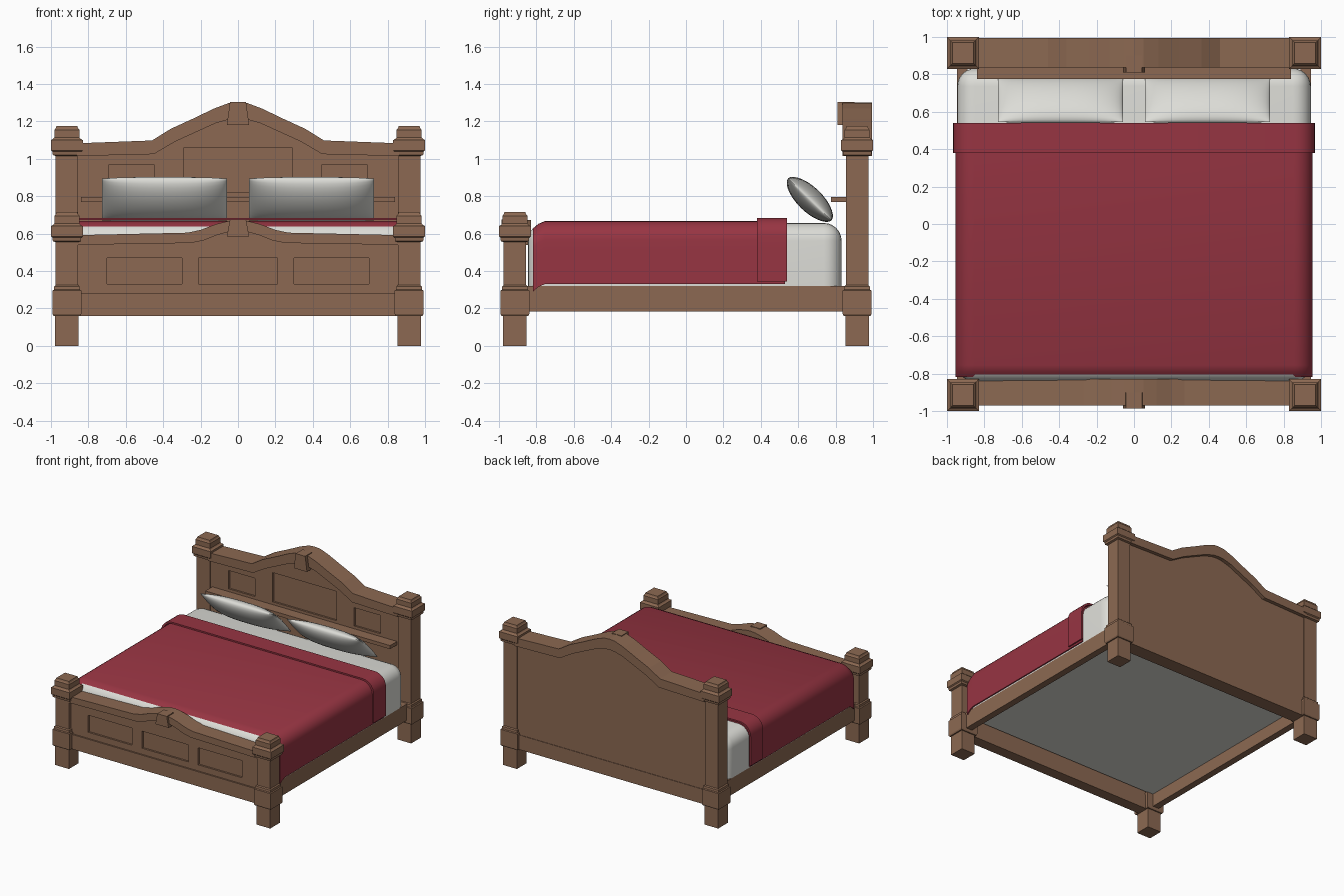
import bpy, bmesh, math
from mathutils import Vector, Matrix

if "Cube" in bpy.data.objects:
    bpy.data.objects.remove(bpy.data.objects["Cube"])


def material(name, rgb):
    m = bpy.data.materials.new(name)
    m.diffuse_color = (*rgb, 1)
    m.use_nodes = True
    m.node_tree.nodes["Principled BSDF"].inputs["Base Color"].default_value = m.diffuse_color
    return m


WOOD = material("brown wood", (0.262, 0.141, 0.084))
RED = material("red blanket", (0.31, 0.035, 0.055))
WHITE = material("off white linen", (0.72, 0.72, 0.68))


def make(name, bm, mat, smooth=None):
    bmesh.ops.recalc_face_normals(bm, faces=bm.faces[:])
    me = bpy.data.meshes.new(name)
    bm.to_mesh(me)
    bm.free()
    me.materials.append(mat)
    ob = bpy.data.objects.new(name, me)
    bpy.context.collection.objects.link(ob)
    if smooth:
        activate(ob)
        bpy.ops.object.shade_smooth_by_angle(angle=math.radians(smooth))
    return ob


def activate(ob):
    bpy.ops.object.select_all(action='DESELECT')
    ob.select_set(True)
    bpy.context.view_layer.objects.active = ob


def add_box(bm, lo, hi):
    lo, hi = Vector(lo), Vector(hi)
    mat = Matrix.Translation((lo + hi) / 2) @ Matrix.Diagonal((*(hi - lo), 1))
    bmesh.ops.create_cube(bm, size=1, matrix=mat)


def box(name, lo, hi, mat):
    bm = bmesh.new()
    add_box(bm, lo, hi)
    return make(name, bm, mat)


def loft(bm, rings):
    """Join closed rings of points and cap both ends."""
    rows = [[bm.verts.new(p) for p in r] for r in rings]
    n = len(rows[0])
    for a, b in zip(rows, rows[1:]):
        for i in range(n):
            bm.faces.new((a[i], a[(i + 1) % n], b[(i + 1) % n], b[i]))
    bm.faces.new(rows[0])
    bm.faces.new(rows[-1])


def mirror_curve(half):
    return [(-x, z) for x, z in half] + [p for p in reversed(half[:-1])]


def strip(name, lower, upper, y0, y1):
    """Arched board between a lower and an upper curve."""
    bm = bmesh.new()
    loft(bm, [[(xl, y0, zl), (xu, y0, zu), (xu, y1, zu), (xl, y1, zl)]
              for (xl, zl), (xu, zu) in zip(lower, upper)])
    return make(name, bm, WOOD)


def post(name, x, y, top):
    sections = [(0, .0625), (.16, .0625), (.16, .072), (.17, .077), (.295, .077), (.30, .07),
                (.318, .068), (.325, .06), (top - .16, .06), (top - .155, .075),
                (top - .137, .077), (top - .13, .085), (top - .075, .085), (top - .068, .073),
                (top - .06, .067), (top - .02, .067), (top - .012, .06), (top, .056)]
    bm = bmesh.new()
    loft(bm, [[(x - h, y - h, z), (x + h, y - h, z), (x + h, y + h, z), (x - h, y + h, z)]
              for z, h in sections])
    make(name, bm, WOOD)


def end_board(name, lower, upper, panel_y, crown_y, panels, depth):
    """Panelled board with recesses, an arched crown and a bottom rail."""
    low, up = mirror_curve(lower), mirror_curve(upper)
    inside = [(x, z + .02) for x, z in low]
    board = strip(name + "_panel", [(x, .165) for x, z in low], inside, *panel_y)
    strip(name + "_crown", low, up, *crown_y)
    box(name + "_bottom_rail", (-.86, panel_y[0] - .012, .16), (.86, panel_y[1] + .004, .28), WOOD)
    bm = bmesh.new()
    for x0, x1, z0, z1 in panels:
        add_box(bm, (x0, panel_y[0] - .05, z0), (x1, panel_y[0] + depth, z1))
    cutter = make(name + "_cutter", bm, WOOD)
    cutter.hide_render = True
    mod = board.modifiers.new("recess", 'BOOLEAN')
    mod.operation, mod.object, mod.solver = 'DIFFERENCE', cutter, 'EXACT'
    activate(board)
    bpy.ops.object.modifier_apply(modifier=mod.name)
    bpy.data.objects.remove(cutter)


def keystone(name, z0, z1, y0, y1):
    bm = bmesh.new()
    loft(bm, [[(-w, y0, z), (w, y0, z), (w, y1, z), (-w, y1, z)]
              for z, w in ((z0, .06), (z1, .043))])
    make(name, bm, WOOD)


# Corner posts and side rails
for side, s in (("left", -1), ("right", 1)):
    post("head_post_" + side, s * .915, .915, 1.175)
    post("foot_post_" + side, s * .915, -.915, .715)
    xs = sorted((s * .89, s * .945))
    box("side_rail_" + side, (xs[0], -.86, .185), (xs[1], .86, .32), WOOD)

# Headboard with shelf
end_board("headboard",
          [(.86, 1.015), (.45, 1.025), (.34, 1.09), (.22, 1.145), (.12, 1.19), (.05, 1.21), (0, 1.215)],
          [(.86, 1.083), (.46, 1.098), (.36, 1.16), (.24, 1.215), (.13, 1.268), (.05, 1.298), (0, 1.302)],
          (.865, .965), (.838, .995),
          [(-.69, -.45, .82, .97), (-.29, .29, .82, 1.06), (.45, .69, .82, .97)], .015)
keystone("headboard_keystone", 1.18, 1.304, .81, .9)
box("headboard_shelf", (-.84, .775, .768), (.84, .88, .797), WOOD)

# Footboard
end_board("footboard",
          [(.86, .54), (.25, .55), (.18, .565), (.12, .59), (.05, .61), (0, .615)],
          [(.86, .592), (.27, .605), (.2, .62), (.12, .65), (.05, .668), (0, .672)],
          (-.945, -.87), (-.97, -.83),
          [(-.70, -.30, .33, .47), (-.21, .21, .33, .47), (.30, .70, .33, .47)], .015)
keystone("footboard_keystone", .585, .675, -.987, -.9)

# Mattress, rounded on its top and corner edges
bm = bmesh.new()
add_box(bm, (-.945, -.845, .29), (.945, .832, .657))
edges = [e for e in bm.edges if max(v.co.z for v in e.verts) > .5]
bmesh.ops.bevel(bm, geom=edges, offset=.095, segments=6, profile=.5, affect='EDGES')
make("mattress", bm, WHITE, 40)


def drape(name, rows, width, top, bottom, r):
    """Cloth over the mattress: rounded cross-section swept through (y, drop) rows."""
    right = [(width - r + r * math.cos(a), top - r + r * math.sin(a))
             for a in (math.pi / 2 * i / 7 for i in range(8))]
    right = [(width, bottom), (width, (bottom + top) / 2)] + right
    prof = [(-x, z) for x, z in right] + right[::-1]
    t = .012
    inner = [(x * (width - t) / width, z - t * (z > top - r)) for x, z in prof]
    ring = prof + inner[::-1]
    bm = bmesh.new()
    loft(bm, [[(x, y, z - drop) for x, z in ring] for y, drop in rows])
    make(name, bm, RED, 35)


# Blanket with its turned-back fold
drape("blanket", [(-.818, .04), (-.79, .015), (-.755, 0), (.53, 0)], .955, .667, .33, .1)
drape("blanket_fold", [(.38, 0), (.54, 0)], .967, .684, .345, .1)


def pillow(name, cx):
    n, m = 24, 14
    tilt = (Matrix.Translation((cx, .662, .783)) @
            Matrix.Rotation(math.radians(-44), 4, 'X'))
    bm = bmesh.new()
    grids = []
    for s in (1, -1):
        g = []
        for i in range(n + 1):
            u = math.sin(math.pi * (i / n - .5))
            row = []
            for j in range(m + 1):
                v = math.sin(math.pi * (j / m - .5))
                h = .066 * max(0, 1 - abs(u) ** 2.6) ** .6 * max(0, 1 - v * v) ** .55
                row.append(bm.verts.new(tilt @ Vector((u * .335, v * .162, s * h))))
            g.append(row)
        grids.append(g)
    for g in grids:
        for i in range(n):
            for j in range(m):
                bm.faces.new((g[i][j], g[i + 1][j], g[i + 1][j + 1], g[i][j + 1]))
    bmesh.ops.remove_doubles(bm, verts=bm.verts[:], dist=.0003)
    make(name, bm, WHITE, 60)


# Pillows leaning toward the foot end
pillow("pillow_left", -.393)
pillow("pillow_right", .393)
